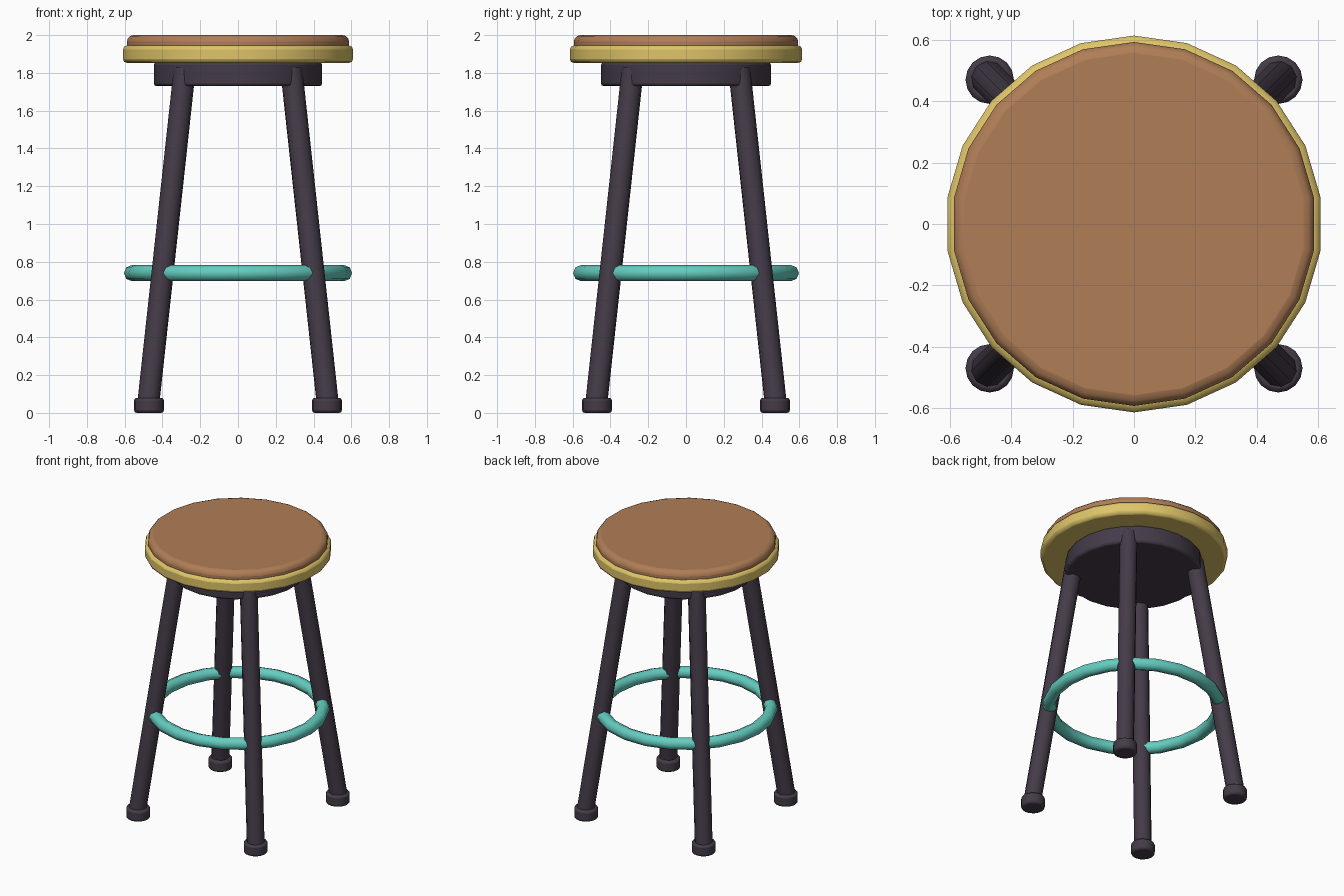
import bpy, math
from mathutils import Vector

cube = bpy.data.objects.get("Cube")
if cube:
    bpy.data.objects.remove(cube, do_unlink=True)

SIDES = 22


def material(name, rgb):
    linear = [((c / 255 + 0.055) / 1.055) ** 2.4 for c in rgb] + [1]
    mat = bpy.data.materials.new(name)
    mat.use_nodes = True
    mat.diffuse_color = linear
    mat.node_tree.nodes["Principled BSDF"].inputs["Base Color"].default_value = linear
    return mat


brown = material("brown cushion", (176, 126, 87))
yellow = material("yellow rim", (222, 196, 104))
teal = material("teal ring", (100, 205, 192))
dark = material("dark metal", (68, 59, 72))


def finish(name, mat):
    obj = bpy.context.object
    obj.name = name
    obj.data.materials.append(mat)
    bpy.ops.object.shade_smooth_by_angle(angle=math.radians(50))
    return obj


def disc(name, mat, radius, bottom, top, bevel, segments, sides=SIDES, xy=(0, 0)):
    """Upright cylinder with rounded rims."""
    bpy.ops.mesh.primitive_cylinder_add(
        vertices=sides, radius=radius, depth=top - bottom,
        location=(xy[0], xy[1], (top + bottom) / 2))
    obj = finish(name, mat)
    mod = obj.modifiers.new("rounded rim", "BEVEL")
    mod.width = bevel
    mod.segments = segments
    mod.limit_method = "ANGLE"
    mod.angle_limit = math.radians(50)
    return obj


def tube(name, mat, start, end, radius, sides):
    start, end = Vector(start), Vector(end)
    axis = end - start
    bpy.ops.mesh.primitive_cylinder_add(
        vertices=sides, radius=radius, depth=axis.length, location=(start + end) / 2,
        rotation=axis.to_track_quat("Z", "Y").to_euler())
    return finish(name, mat)


# Seat
disc("seat_cushion", brown, 0.594, 1.91, 2.0, 0.035, 3)
disc("seat_rim", yellow, 0.615, 1.853, 1.944, 0.02, 2)
disc("seat_base", dark, 0.45, 1.73, 1.855, 0.014, 2)

# Splayed legs with round feet
for y, depth_name in ((-1, "front"), (1, "back")):
    for x, side_name in ((-1, "right"), (1, "left")):
        label = f"{depth_name}_{side_name}"
        tube(f"{label}_leg", dark, (x * 0.476, y * 0.476, 0.04),
             (x * 0.282, y * 0.282, 1.82), 0.059, 10)
        disc(f"{label}_foot", dark, 0.079, 0, 0.08, 0.014, 2, 16, (x * 0.471, y * 0.471))

# Foot rest ring
bpy.ops.mesh.primitive_torus_add(
    major_segments=SIDES, minor_segments=8, major_radius=0.561, minor_radius=0.043,
    location=(0, 0, 0.74))
finish("foot_ring", teal)
